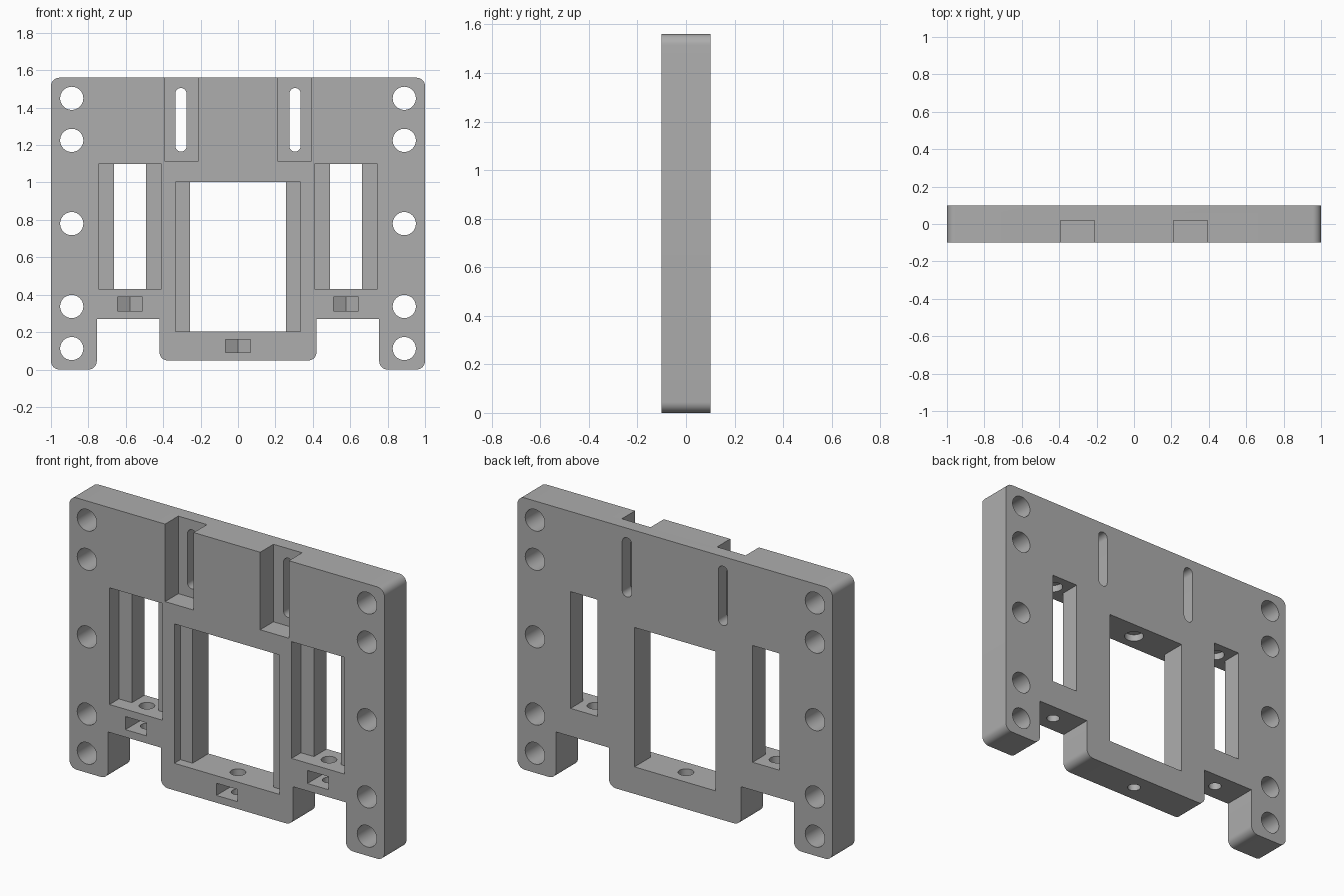
import bpy, bmesh, math
from mathutils import Vector

if "Cube" in bpy.data.objects:
    bpy.data.objects.remove(bpy.data.objects["Cube"], do_unlink=True)

FRONT, BACK, TOP = -0.1, 0.1, 1.56
OUT = 0.1  # how far cutters reach past the surface

grey = bpy.data.materials.new("plain grey")
grey.use_nodes = True
grey.diffuse_color = (0.42, 0.42, 0.42, 1)
grey.node_tree.nodes["Principled BSDF"].inputs["Base Color"].default_value = grey.diffuse_color


def prism(name, points, direction):
    """Closed solid made by sweeping a flat polygon along a direction."""
    bm = bmesh.new()
    face = bm.faces.new([bm.verts.new(p) for p in points])
    swept = bmesh.ops.extrude_face_region(bm, geom=[face])["geom"]
    bmesh.ops.translate(bm, vec=direction,
                        verts=[g for g in swept if isinstance(g, bmesh.types.BMVert)])
    bmesh.ops.recalc_face_normals(bm, faces=bm.faces)
    mesh = bpy.data.meshes.new(name)
    bm.to_mesh(mesh)
    bm.free()
    mesh.materials.append(grey)
    obj = bpy.data.objects.new(name, mesh)
    bpy.context.collection.objects.link(obj)
    return obj


def rounded(corners, steps=8):
    """Round each (x, z, radius) corner of a right-angled outline."""
    points = []
    for i, (x, z, r) in enumerate(corners):
        here = Vector((x, z))
        if not r:
            points.append(here)
            continue
        a = (Vector(corners[i - 1][:2]) - here).normalized()
        b = (Vector(corners[(i + 1) % len(corners)][:2]) - here).normalized()
        for k in range(steps + 1):
            t = math.pi / 2 * k / steps
            points.append(here + r * (a * (1 - math.sin(t)) + b * (1 - math.cos(t))))
    return [(p.x, 0, p.y) for p in points]


def circle(r, n=32):
    return [(r * math.cos(math.tau * i / n), r * math.sin(math.tau * i / n)) for i in range(n)]


# Plate with two legs and a lower centre block
R = 0.045
half = [(1, TOP, R), (1, 0, R), (0.755, 0, R), (0.755, 0.27, 0), (0.42, 0.27, 0), (0.42, 0.048, R)]
outline = half + [(-x, z, r) for x, z, r in reversed(half)]
plate = prism("mounting_plate",
              [(x, FRONT, z) for x, _, z in rounded(outline)], (0, BACK - FRONT, 0))


def cut(cutter):
    cutter.hide_render = True
    mod = plate.modifiers.new("cut", "BOOLEAN")
    mod.operation, mod.solver, mod.object = "DIFFERENCE", "EXACT", cutter
    bpy.context.view_layer.objects.active = plate
    bpy.ops.object.modifier_apply(modifier=mod.name)
    bpy.data.objects.remove(cutter, do_unlink=True)


def cut_box(x0, x1, z0, z1, y1=BACK + OUT):
    y0 = FRONT - OUT
    cut(prism("box_cutter", [(x0, y0, z0), (x1, y0, z0), (x1, y0, z1), (x0, y0, z1)],
              (0, y1 - y0, 0)))


def cut_upright_hole(x, r, z0, z1):
    cut(prism("hole_cutter", [(x + a, b, z0) for a, b in circle(r)], (0, 0, z1 - z0)))


def stepped_window(cx, outer, inner, z0, z1, depth):
    """Through opening with a wider recess at the front."""
    cut_box(cx - inner, cx + inner, z0, z1)
    cut_box(cx - outer, cx + outer, z0, z1, FRONT + depth)


def nut_trap(x, z0, z1, bottom, floor, ceiling):
    """Pointed nut pocket with a bolt hole, plus a blind hole above the window."""
    w = 0.067
    side, tip = w / math.sqrt(3), 2 * w / math.sqrt(3)
    pocket = [(-w, FRONT - OUT), (w, FRONT - OUT), (w, side), (0, tip), (-w, side)]
    mid = (z0 + z1) / 2
    cut_upright_hole(x, 0.035, bottom - OUT, mid)
    cut_upright_hole(x, 0.041, mid, floor + OUT)
    cut_upright_hole(x, 0.052, ceiling - OUT, ceiling + 0.04)
    cut(prism("pocket_cutter", [(x + a, y, z0) for a, y in pocket], (0, 0, z1 - z0)))


# Centre window and its nut trap
stepped_window(0, 0.334, 0.257, 0.203, 1.003, 0.055)
nut_trap(0, 0.09, 0.16, 0.048, 0.203, 1.003)

for s in (-1, 1):
    # Side windows and their nut traps
    stepped_window(s * 0.578, 0.168, 0.085, 0.43, 1.10, 0.085)
    nut_trap(s * 0.578, 0.313, 0.388, 0.27, 0.43, 1.10)

    # Top channel with a round-ended slot
    cx = s * 0.302
    cut_box(cx - 0.091, cx + 0.091, 1.115, TOP + OUT, 0.02)
    x, w = s * 0.305, 0.03
    slot = rounded([(x - w, 1.165, w), (x + w, 1.165, w), (x + w, 1.505, w), (x - w, 1.505, w)])
    slot = [p for i, p in enumerate(slot) if (Vector(p) - Vector(slot[i - 1])).length > 0.0001]
    cut(prism("slot_cutter", [(a, FRONT - OUT, b) for a, _, b in slot], (0, 0.4, 0)))

    # Row of bolt holes along the edge
    for z in (0.112, 0.337, 0.78, 1.225, 1.45):
        cut(prism("bolt_hole_cutter",
                  [(s * 0.889 + a, FRONT - OUT, z + b) for a, b in circle(0.062, 40)], (0, 0.4, 0)))

bpy.ops.object.select_all(action="DESELECT")
plate.select_set(True)
bpy.context.view_layer.objects.active = plate
bpy.ops.object.shade_smooth_by_angle(angle=math.radians(30))
